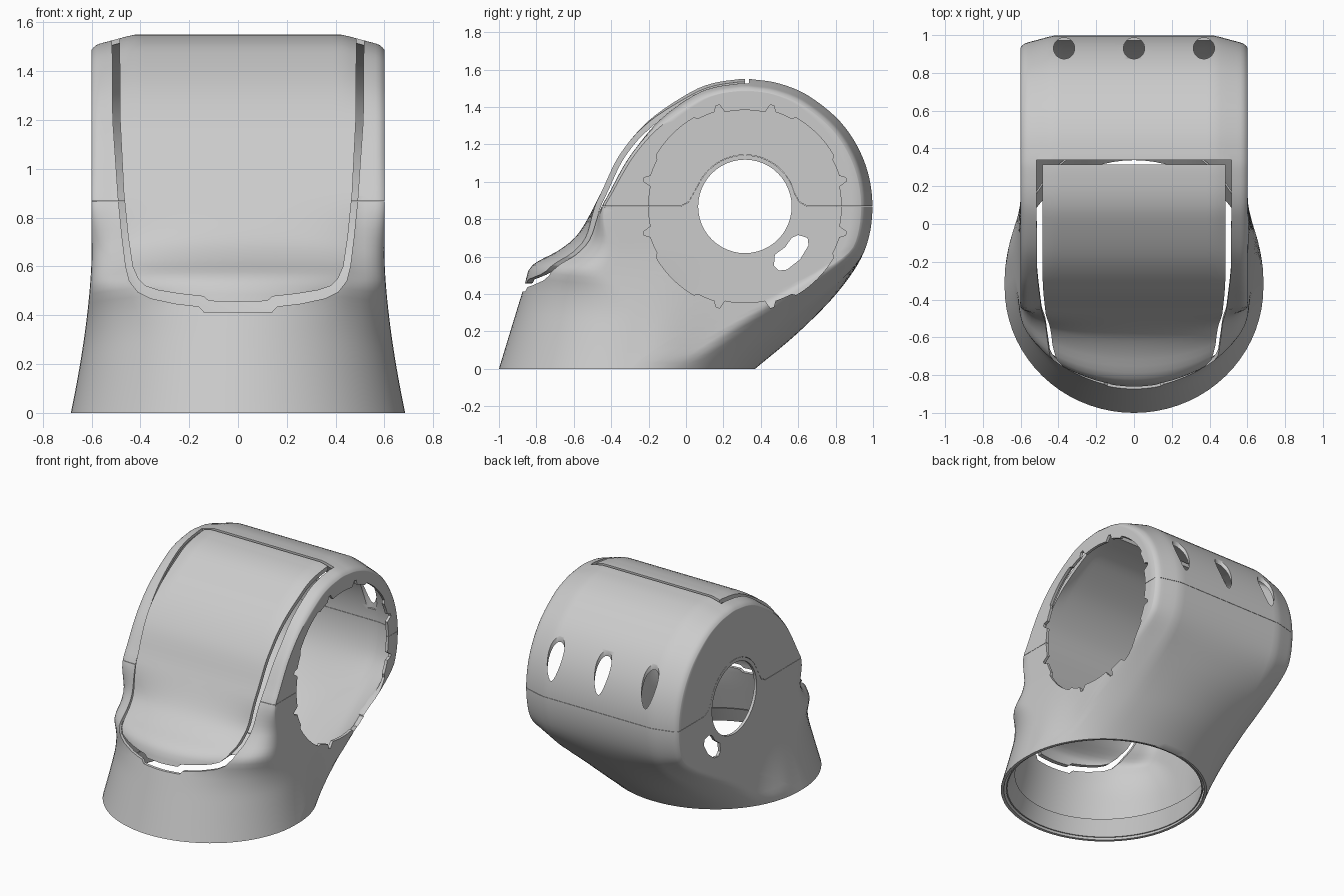
import bpy, bmesh, math
from mathutils import Vector

if "Cube" in bpy.data.objects:
    bpy.data.objects.remove(bpy.data.objects["Cube"])

CY, CZ, R = 0.315, 0.868, 0.682        # horizontal barrel axis and radius
N = 56                                 # lofted rings
US = [math.sin(math.radians(a)) for a in range(-90, 91, 5)]


def ss(a, b, v):
    t = max(0.0, min(1.0, (v - a) / (b - a)))
    return t * t * (3 - 2 * t)


def ramp(a, b, v):
    return max(0.0, min(1.0, (v - a) / (b - a)))


def spline(pts, n):
    """Smooth curve through points, resampled evenly."""
    p = [Vector(q) for q in pts]
    p = [2 * p[0] - p[1]] + p + [2 * p[-1] - p[-2]]
    dense = []
    for i in range(1, len(p) - 2):
        a, b, c, d = p[i - 1:i + 3]
        for s in range(20):
            t = s / 20
            dense.append(0.5 * (2 * b + (c - a) * t + (2 * a - 5 * b + 4 * c - d) * t * t
                                + (3 * b - a - 3 * c + d) * t ** 3))
    dense.append(p[-2])
    acc = [0]
    for a, b in zip(dense, dense[1:]):
        acc.append(acc[-1] + (b - a).length)
    out, j = [], 0
    for k in range(n):
        s = acc[-1] * k / (n - 1)
        while j < len(acc) - 2 and acc[j + 1] < s:
            j += 1
        out.append(dense[j].lerp(dense[j + 1], (s - acc[j]) / (acc[j + 1] - acc[j])))
    return out


def tangent(path, k):
    return (path[min(k + 1, N - 1)] - path[max(k - 1, 0)]).normalized()


def width(z, y=-1):
    """Half width: flat barrel sides, flaring to the round base at the front."""
    return 0.6 + 0.085 * max(0.0, 1 - z / 0.65) ** 1.6 * (1 - ss(-.2, .15, y))


def new_object(name, bm):
    bmesh.ops.recalc_face_normals(bm, faces=bm.faces)
    me = bpy.data.meshes.new(name)
    bm.to_mesh(me)
    bm.free()
    ob = bpy.data.objects.new(name, me)
    bpy.context.collection.objects.link(ob)
    return ob


def cut(ob, cutter, op='DIFFERENCE'):
    md = ob.modifiers.new("cut", 'BOOLEAN')
    md.operation, md.object, md.solver = op, cutter, 'EXACT'
    dg = bpy.context.evaluated_depsgraph_get()
    me = bpy.data.meshes.new_from_object(ob.evaluated_get(dg))
    ob.modifiers.clear()
    ob.data = me
    bpy.data.objects.remove(cutter)


# Side silhouette: front (concave sweep) and back (tangent line, then barrel arc)
FRONT = spline([(-1, 0), (-.93, .23), (-.865, .44), (-.825, .55), (-.676, .636), (-.57, .73), (-.46, .93),
                (-.355, 1.144), (-.195, 1.33), (.02, 1.476), (.15, 1.528), (.29, 1.549)], N)
BACK = spline([(.37, 0), (.607, .2), (.82, .42)] + [(CY + R * math.cos(math.radians(a)), CZ + R * math.sin(math.radians(a)))
              for a in (-20, 0, 20, 40, 60, 75, 88)], N)


def loft(name, flat, inset):
    """Closed solid from the round base to the barrel; flat leaves out the rounded shoulders."""
    bm = bmesh.new()
    rings = []

    def edge_pts(k, front):
        path = FRONT if front else BACK
        p, t = path[k], tangent(path, k)
        nrm = Vector((t.y, -t.x)) if front else Vector((-t.y, t.x))
        chord = (BACK[k] - FRONT[k]).normalized() * (1 if front else -1)
        c = 1 - (ss(.3, .92, p.y) if front else ss(0, .65, p.y))
        res = []
        for u in US:
            w = width(p.y) - inset
            x = abs(u) * w
            corner = .016 * ramp(.95, 1, abs(u)) ** 2
            back = .046 * ramp(.43, .6, x) + corner
            if flat:
                e = back * ss(1.2, 1.5, p.y)
            else:
                fr = (.05 * ss(.40, .5, x) + corner) * ramp(.35, 1.1, p.y)
                e = fr + (back - fr) * ss(1.2, 1.5, p.y) if front else back * ramp(0, .5, p.y)
            q = p + chord * (.97 * w * c * (1 - math.sqrt(max(0, 1 - u * u)))) + nrm * (e + inset)
            xx = min(abs(u) * (width(q.y) - inset), width(q.y, q.x) - inset)
            res.append(Vector((math.copysign(xx, u) if abs(u) > 1e-6 else 0, q.x, q.y)))
        return res

    def side(a, b):
        return [a.lerp(b, t) for t in (.04, .2, .35, .5, .65, .8, .96)]

    for k in range(N):
        f, b = edge_pts(k, True), edge_pts(k, False)
        pts = f + side(f[-1], b[-1]) + b[::-1] + side(b[0], f[0])
        for s in pts[len(US):len(US) + 7] + pts[-7:]:
            s.x = math.copysign(width(s.z, s.y) - inset, s.x)
        if k == 0 and inset:            # run the cavity out through the bottom
            rings.append([bm.verts.new((v.x, v.y, -.1)) for v in pts])
        rings.append([bm.verts.new(v) for v in pts])
    m = len(rings[0])
    for a, b in zip(rings, rings[1:]):
        for i in range(m):
            bm.faces.new((a[i], a[(i + 1) % m], b[(i + 1) % m], b[i]))
    bm.faces.new(rings[0])
    # closing strip along the crest
    top, nu = rings[-1], len(US)
    f, s1, b, s0 = top[:nu], top[nu:nu + 7], top[nu + 7:2 * nu + 7][::-1], top[2 * nu + 7:]
    for i in range(nu - 1):
        mid_r = s1 if i == nu - 2 else []
        mid_l = s0 if i == 0 else []
        bm.faces.new([f[i], f[i + 1]] + mid_r + [b[i + 1], b[i]] + mid_l)
    bmesh.ops.triangulate(bm, faces=[fc for fc in bm.faces if len(fc.verts) > 4])
    return new_object(name, bm)


def shell(name, thick, flat):
    ob = loft(name, flat, 0)
    cut(ob, loft("cavity", flat, thick))
    return ob


def prism(outline, axis, lo, hi):
    """Extrude a 2D outline along an axis to make a cutter."""
    bm = bmesh.new()
    put = {'X': lambda p, d: (d, p[0], p[1]), 'Y': lambda p, d: (p[0], d, p[1]), 'Z': lambda p, d: (p[0], p[1], d)}[axis]
    a, b = ([bm.verts.new(put(p, d)) for p in outline] for d in (lo, hi))
    bm.faces.new(a)
    bm.faces.new(b)
    for i in range(len(a)):
        j = (i + 1) % len(a)
        bm.faces.new((a[i], a[j], b[j], b[i]))
    ob = new_object("cutter", bm)
    ob.hide_render = True
    return ob


def circle(cx, cy, r, n=48, a0=0, a1=360):
    closed = a1 - a0 == 360
    return [(cx + r * math.cos(a), cy + r * math.sin(a)) for a in
            (math.radians(a0 + (a1 - a0) * i / (n if closed else n - 1)) for i in range(n))]


def mirrored(half):
    return half + [(-x, z) for x, z in reversed(half) if x > 0]


# Front panel and the slightly larger window it sits in
panel_half = [(0, .455), (.12, .458), (.14, .477), (.24, .488), (.33, .503), (.38, .52), (.41, .55), (.432, .6),
              (.45, .72), (.468, .9), (.483, 1.2), (.487, 1.8)]
window_half = [(0, .412), (.14, .414), (.16, .436), (.26, .448), (.36, .47), (.41, .495), (.445, .54), (.46, .6),
               (.475, .72), (.49, .87), (.513, 1.2), (.518, 1.8)]
panel = shell("front_panel", .03, True)
cut(panel, prism(mirrored(panel_half), 'Y', -1.4, .315), 'INTERSECT')

body = shell("lower_housing", .02, False)
cut(body, prism(mirrored(window_half), 'Y', -1.4, .338))


# Notched opening on the right side
def notch_radius(deg):
    d = abs((deg + 45) % 90 - 45)
    return .515 if d < 14 else .56 if d < 18 else .53 if d < 30 else .547


ring = [(CY + notch_radius(a) * math.cos(math.radians(a)), CZ + notch_radius(a) * math.sin(math.radians(a)))
        for a in range(0, 360, 2)]
cut(body, prism(ring, 'X', .5, .9))
# Round hole and curved slot on the left side
cut(body, prism(circle(CY, CZ, .25), 'X', -.9, -.5))
slot = [(.47, .55), (.475, .61), (.53, .65), (.565, .70), (.60, .715), (.65, .70), (.655, .66), (.61, .585), (.54, .53), (.495, .525)]
cut(body, prism(slot, 'X', -.9, -.5))
# Three vertical holes at the back
for x in (-.37, 0, .37):
    cut(body, prism(circle(x, .93, .056, 32), 'Z', .95, 1.5))

# Split into upper and lower housing along the arched seam
arch = circle(CY, CZ, .275, 21, 155, 25)
seam = [(-2, CZ), (-.03, CZ), (.015, CZ + .025), (.04, CZ + .07)] + arch + \
       [(.58, CZ + .07), (.605, CZ + .025), (.65, CZ), (2, CZ), (2, 3), (-2, 3)]
upper = body.copy()
upper.data = body.data.copy()
upper.name = "upper_housing"
bpy.context.collection.objects.link(upper)
cut(upper, prism([(y, z + .001) for y, z in seam], 'X', -1, 1), 'INTERSECT')
cut(body, prism([(y, z - .001) for y, z in seam], 'X', -1, 1))

# Thin collar inside the base
bm = bmesh.new()
loops = []
for z, cy, rx, ry in ((.01, -.31, .660, .656), (.12, -.226, .630, .700), (.12, -.226, .622, .692), (.01, -.31, .652, .648)):
    loops.append([bm.verts.new((rx * math.cos(a), cy + ry * math.sin(a), z))
                  for a in (math.tau * i / 72 for i in range(72))])
for a, b in zip(loops, loops[1:] + loops[:1]):
    for i in range(72):
        bm.faces.new((a[i], a[(i + 1) % 72], b[(i + 1) % 72], b[i]))
collar = new_object("base_collar", bm)

# Smooth shading with sharp cut edges
for ob in (panel, body, upper, collar):
    bpy.ops.object.select_all(action='DESELECT')
    ob.select_set(True)
    bpy.context.view_layer.objects.active = ob
    bpy.ops.object.shade_smooth_by_angle(angle=math.radians(40))
